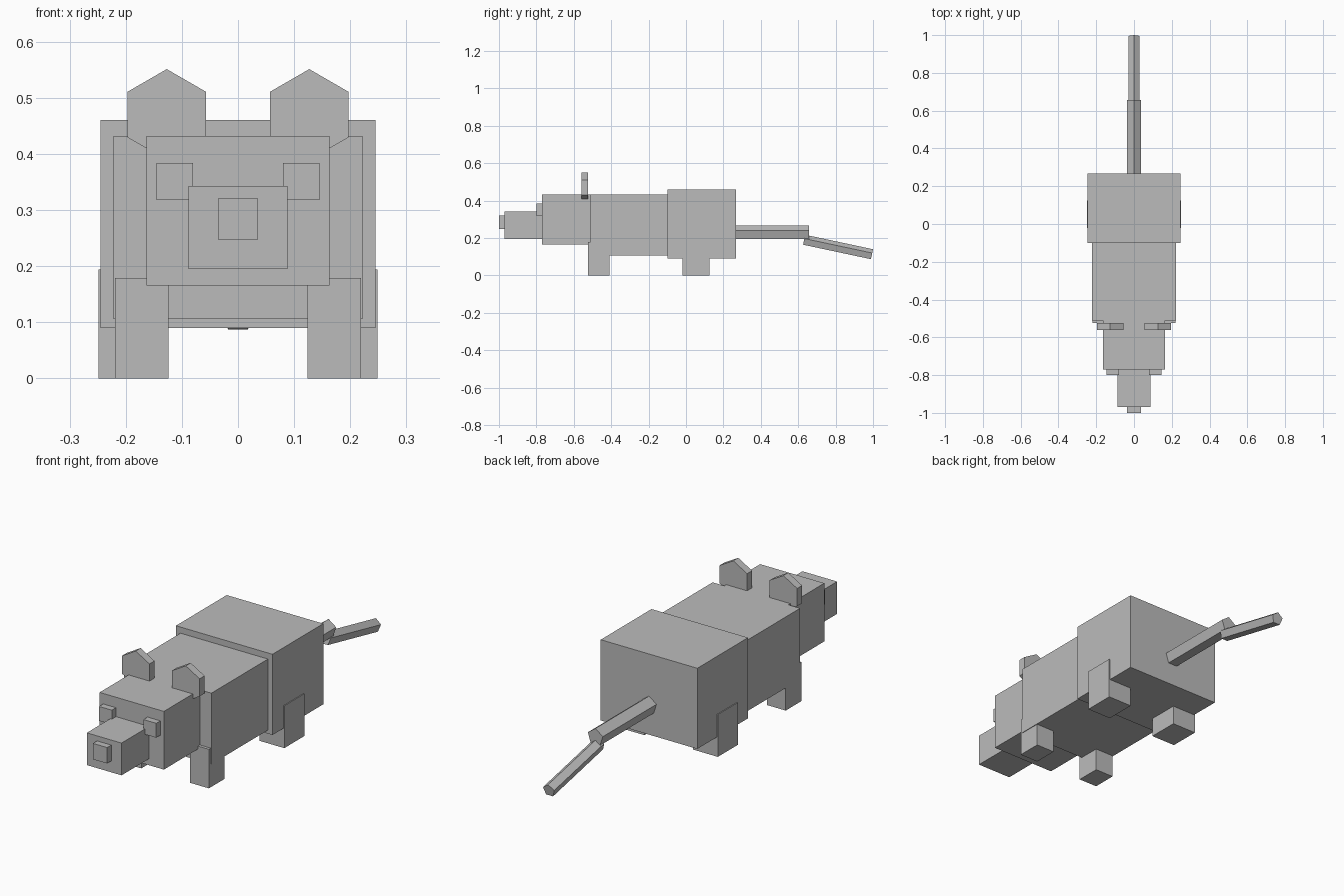
import bpy, bmesh, math
from mathutils import Matrix, Vector

if "Cube" in bpy.data.objects:
    bpy.data.objects.remove(bpy.data.objects["Cube"])

grey = bpy.data.materials.new("plain grey")
grey.diffuse_color = (0.5, 0.5, 0.5, 1)
grey.use_nodes = True
grey.node_tree.nodes["Principled BSDF"].inputs["Base Color"].default_value = grey.diffuse_color


def finish(name, bm):
    bmesh.ops.recalc_face_normals(bm, faces=bm.faces)
    mesh = bpy.data.meshes.new(name)
    bm.to_mesh(mesh)
    bm.free()
    mesh.materials.append(grey)
    obj = bpy.data.objects.new(name, mesh)
    bpy.context.collection.objects.link(obj)
    return obj


def box(name, x, y, z):
    """Box from (min, max) ranges."""
    bm = bmesh.new()
    size = [b - a for a, b in (x, y, z)]
    mid = [(a + b) / 2 for a, b in (x, y, z)]
    bmesh.ops.create_cube(bm, size=1, matrix=Matrix.Translation(mid) @ Matrix.Diagonal((*size, 1)))
    return finish(name, bm)


def prism(name, start, end, radius, sides):
    """Regular prism running from start to end in the yz plane, one corner up."""
    start, end = Vector(start), Vector(end)
    d = (end - start).normalized()
    up = Vector((0, -d.z, d.y))
    bm = bmesh.new()
    rings = []
    for p in (start, end):
        ring = []
        for i in range(sides):
            a = 2 * math.pi * i / sides
            ring.append(bm.verts.new(p + radius * (Vector((math.sin(a), 0, 0)) + up * math.cos(a)
                        - Vector((0, 0, 0)))))
        rings.append(ring)
    a, b = rings
    bm.faces.new(a)
    bm.faces.new(b)
    for i in range(sides):
        j = (i + 1) % sides
        bm.faces.new((a[i], a[j], b[j], b[i]))
    return finish(name, bm)


# body, head and snout
box("hindquarters", (-0.245, 0.245), (-0.10, 0.268), (0.09, 0.46))
box("chest", (-0.222, 0.222), (-0.51, -0.10), (0.106, 0.432))
box("head", (-0.163, 0.163), (-0.77, -0.51), (0.165, 0.432))
box("snout", (-0.088, 0.088), (-0.97, -0.77), (0.195, 0.343))
box("nose", (-0.036, 0.036), (-1.0, -0.97), (0.247, 0.32))

# paired eyes, ears and legs
for side, s in (("right", 1), ("left", -1)):
    def span(a, b):
        return tuple(sorted((s * a, s * b)))
    box(side + "_eye", span(0.08, 0.145), (-0.80, -0.77), (0.318, 0.384))
    prism(side + "_ear", (s * 0.127, -0.56, 0.47), (s * 0.127, -0.524, 0.47), 0.081, 6)
    box(side + "_front_leg", span(0.124, 0.219), (-0.524, -0.41), (0, 0.179))
    box(side + "_hind_leg", span(0.124, 0.249), (-0.02, 0.125), (0, 0.194))

# two-piece tail
prism("tail_base", (0, 0.25, 0.227), (0, 0.657, 0.227), 0.04, 5)
prism("tail_tip", (0, 0.631, 0.188), (0, 0.9938, 0.1107), 0.03, 5)
